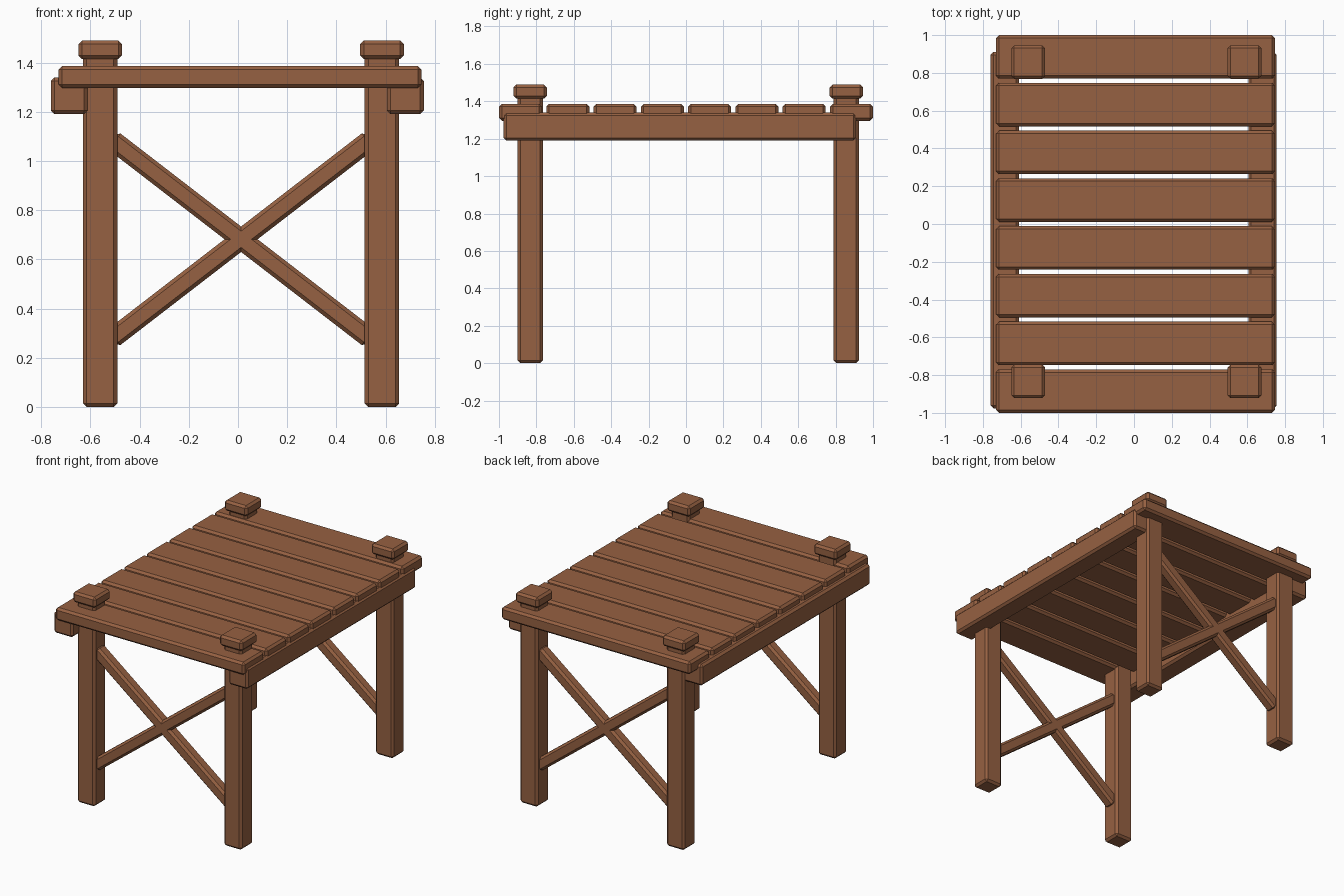
import bpy
import math

default = bpy.data.objects.get("Cube")
if default:
    bpy.data.objects.remove(default, do_unlink=True)

# Single wood colour
wood = bpy.data.materials.new("brown_wood")
wood.use_nodes = True
colour = (0.305, 0.119, 0.054, 1)
wood.diffuse_color = colour
wood.node_tree.nodes["Principled BSDF"].inputs["Base Color"].default_value = colour


def beam(name, centre, size, angle=0.0, chamfer=0.015):
    """Chamfered timber, optionally tilted about the y axis."""
    bpy.ops.mesh.primitive_cube_add(size=1, location=centre)
    obj = bpy.context.object
    obj.name = name
    obj.scale = size
    bpy.ops.object.transform_apply(location=False, rotation=False, scale=True)
    obj.rotation_euler.y = angle
    bevel = obj.modifiers.new("chamfer", 'BEVEL')
    bevel.width = chamfer
    bevel.segments = 1
    obj.data.materials.append(wood)
    return obj


POST_X = {"right": -0.56, "left": 0.585}
POST_Y = {"front": -0.833, "back": 0.857}
RAIL_X = {"right": -0.685, "left": 0.68}

# Corner posts with square caps
for end, y in POST_Y.items():
    for side, x in POST_X.items():
        beam(f"{end}_{side}_post", (x, y, 0.72), (0.14, 0.135, 1.44))
        beam(f"{end}_{side}_cap", (x, y, 1.452), (0.178, 0.178, 0.075))

# Crossed braces between the posts at each end
mid_x = sum(POST_X.values()) / 2
slope = math.atan2(0.775, 1.005)
for end, y in POST_Y.items():
    for label, sign in (("rising", -1), ("falling", 1)):
        beam(f"{end}_{label}_brace", (mid_x, y, 0.682),
             (1.33, 0.08, 0.082), sign * slope)

# Long side rails
for side, x in RAIL_X.items():
    beam(f"{side}_rail", (x, -0.033, 1.265), (0.15, 1.885, 0.15))

# Deck planks
PLANKS = 8
reach = 0.885
for i in range(PLANKS):
    y = -reach + 2 * reach * i / (PLANKS - 1)
    beam(f"plank_{i + 1}", (0.008, y, 1.341), (1.475, 0.23, 0.09))
